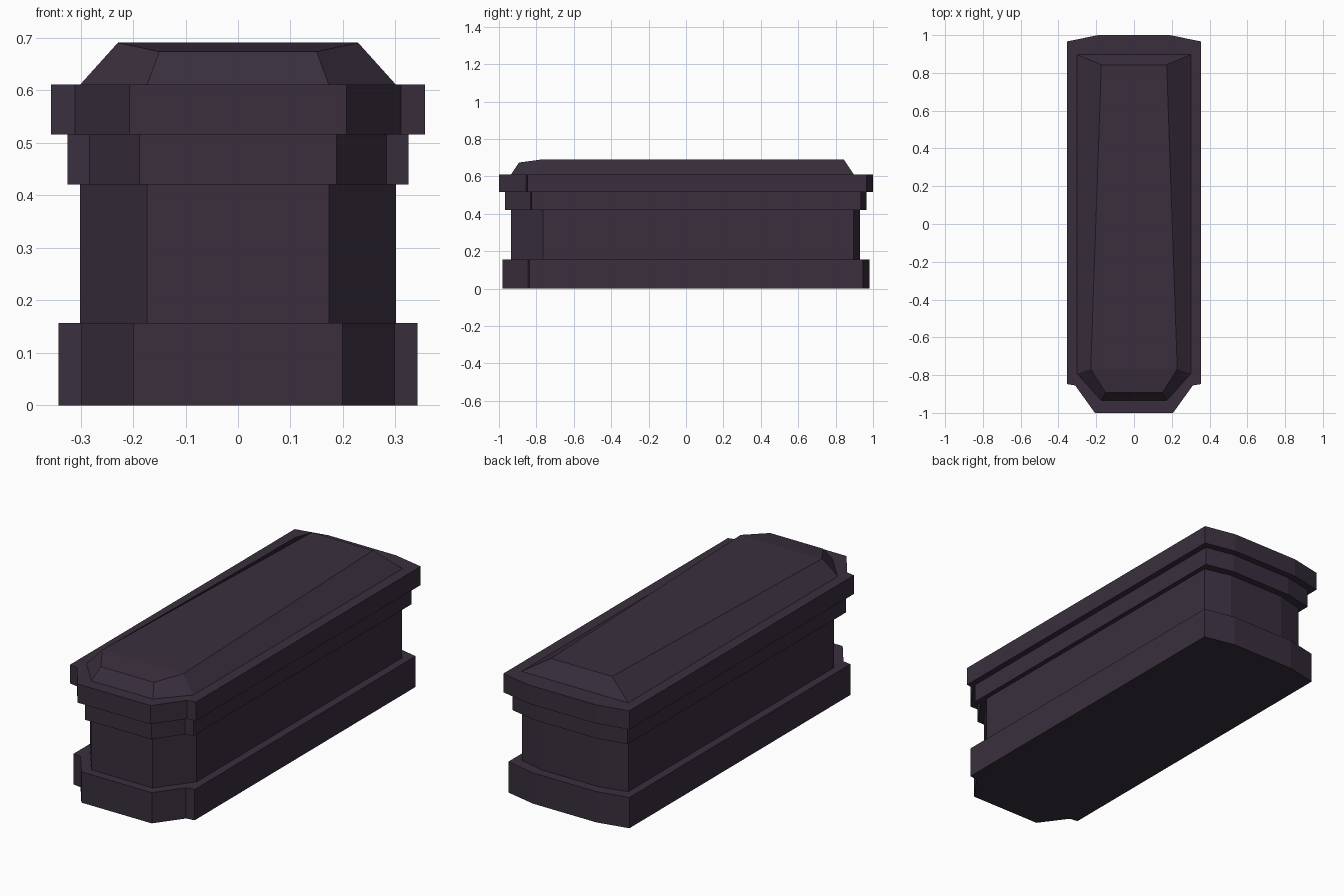
import bpy, bmesh

if "Cube" in bpy.data.objects:
    bpy.data.objects.remove(bpy.data.objects["Cube"])

stone = bpy.data.materials.new("dark_purple_stone")
stone.diffuse_color = (0.041, 0.028, 0.047, 1)
stone.use_nodes = True
stone.node_tree.nodes["Principled BSDF"].inputs["Base Color"].default_value = stone.diffuse_color


def loft(name, rings):
    """Closed solid from stacked rings; each ring lists right-half points front to back."""
    bm = bmesh.new()
    loops = []
    for half in rings:
        pts = half + [(-x, y, z) for x, y, z in reversed(half)]
        loops.append([bm.verts.new(p) for p in pts])
    n = len(loops[0])
    for a, b in zip(loops, loops[1:]):
        for i in range(n):
            j = (i + 1) % n
            bm.faces.new((a[i], a[j], b[j], b[i]))
    bm.faces.new(loops[0][::-1])
    top = loops[-1]
    if rings[-1][0][2] == rings[-1][1][2]:
        bm.faces.new(top)
    else:  # the front of the crown dips, so split the cap
        bm.faces.new((top[0], top[1], top[-2], top[-1]))
        bm.faces.new(top[1:-1])
    bmesh.ops.recalc_face_normals(bm, faces=bm.faces)
    me = bpy.data.meshes.new(name)
    bm.to_mesh(me)
    bm.free()
    me.materials.append(stone)
    bpy.context.collection.objects.link(bpy.data.objects.new(name, me))


def slab(name, outline, z0, z1):
    loft(name, [[(x, y, z) for x, y in outline] for z in (z0, z1)])


# Plinth, chest and the two overhanging mouldings (right-half plan outlines)
slab("base_plinth", [(0.199, -0.98), (0.298, -0.845), (0.342, -0.838),
                     (0.342, 0.945), (0.18, 0.98)], 0, 0.157)
slab("coffin_body", [(0.173, -0.935), (0.301, -0.765),
                     (0.301, 0.895), (0.16, 0.93)], 0.157, 0.421)
slab("lower_moulding", [(0.188, -0.967), (0.283, -0.832), (0.325, -0.825),
                        (0.325, 0.935), (0.175, 0.966)], 0.421, 0.516)
slab("lid_slab", [(0.207, -1.0), (0.311, -0.855), (0.356, -0.847),
                  (0.356, 0.966), (0.19, 1.0)], 0.516, 0.611)

# Bevelled crown on the lid, tapering toward the back
loft("lid_crown", [
    [(0.173, -0.935, 0.611), (0.301, -0.793, 0.611), (0.301, 0.897, 0.611)],
    [(0.150, -0.893, 0.674), (0.229, -0.768, 0.691), (0.173, 0.843, 0.691)],
])
